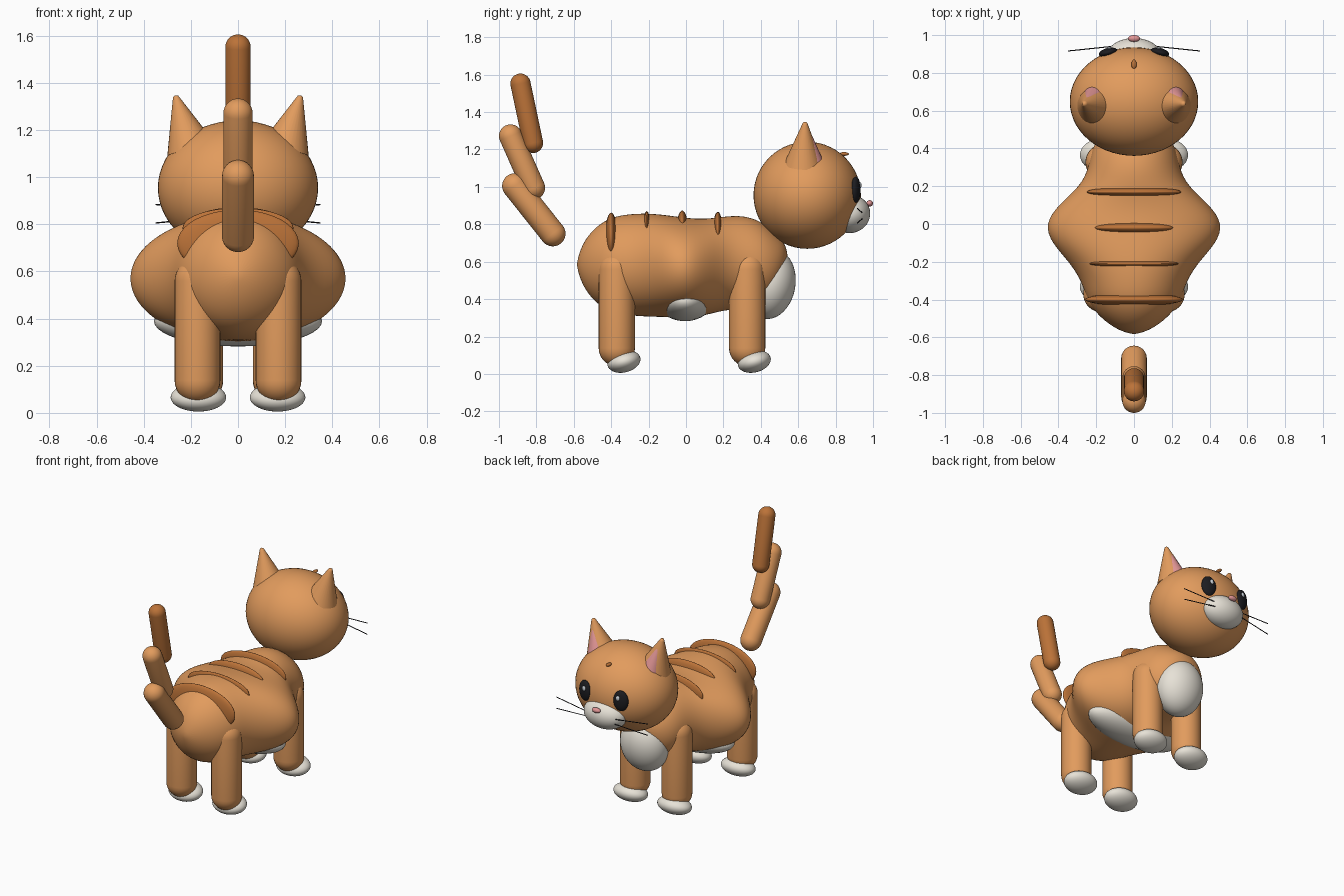
import bpy, bmesh, math
from mathutils import Vector, Matrix

old = bpy.data.objects.get("Cube")
if old:
    bpy.data.objects.remove(old, do_unlink=True)


def material(name, rgb):
    m = bpy.data.materials.new(name)
    m.use_nodes = True
    m.diffuse_color = (*rgb, 1)
    bsdf = next(n for n in m.node_tree.nodes if n.type == "BSDF_PRINCIPLED")
    bsdf.inputs["Base Color"].default_value = (*rgb, 1)
    bsdf.inputs["Roughness"].default_value = 0.6
    return m


ORANGE = material("orange fur", (0.76, 0.33, 0.11))
STRIPE = material("dark orange fur", (0.50, 0.17, 0.04))
WHITE = material("white fur", (0.80, 0.76, 0.68))
PINK = material("pink skin", (0.75, 0.30, 0.30))
BLACK = material("black", (0.012, 0.012, 0.015))
GLINT = material("eye glint", (0.6, 0.65, 0.7))


def finish(name, bm, mat):
    bmesh.ops.recalc_face_normals(bm, faces=bm.faces)
    for f in bm.faces:
        f.smooth = True
    mesh = bpy.data.meshes.new(name)
    bm.to_mesh(mesh)
    bm.free()
    mesh.materials.append(mat)
    ob = bpy.data.objects.new(name, mesh)
    bpy.context.collection.objects.link(ob)
    return ob


def ellipsoid(name, centre, radii, mat, tilt=0, turn=0, segments=40):
    bm = bmesh.new()
    bmesh.ops.create_uvsphere(bm, u_segments=segments, v_segments=segments // 2, radius=1)
    bm.transform(Matrix.Translation(centre) @ Matrix.Rotation(math.radians(turn), 4, "Z")
                 @ Matrix.Rotation(math.radians(tilt), 4, "X") @ Matrix.Diagonal((*radii, 1)))
    return finish(name, bm, mat)


def revolve(name, a, b, profile, mat, segments=32):
    """Sweep (radius, distance) points around the axis from a to b."""
    a, b = Vector(a), Vector(b)
    bm = bmesh.new()
    verts = [bm.verts.new((r, 0, d)) for r, d in profile]
    edges = [bm.edges.new(p) for p in zip(verts, verts[1:])]
    bmesh.ops.spin(bm, geom=verts + edges, axis=(0, 0, 1), cent=(0, 0, 0),
                   angle=math.tau, steps=segments)
    bmesh.ops.remove_doubles(bm, verts=bm.verts, dist=1e-5)
    spin = Vector((0, 0, 1)).rotation_difference(b - a).to_matrix().to_4x4()
    bm.transform(Matrix.Translation(a) @ spin)
    return finish(name, bm, mat)


def capsule(name, a, b, r, mat, segments=32):
    length = (Vector(b) - Vector(a)).length
    arc = [i * math.pi / 16 for i in range(9)]
    profile = [(r * math.sin(t), -r * math.cos(t)) for t in arc]
    profile += [(r * math.cos(t), length + r * math.sin(t)) for t in arc]
    return revolve(name, a, b, profile, mat, segments)


def cone(name, a, b, r, tip, mat):
    length = (Vector(b) - Vector(a)).length
    profile = [(0, 0), (r, 0), (tip, length - tip), (tip * 0.7, length - tip * 0.3), (0, length)]
    ob = revolve(name, a, b, profile, mat)
    ob.data.set_sharp_from_angle(angle=math.radians(50))
    return ob


# Body: elliptical sections as (y, half width, bottom, top)
sections = [
    (-0.57, 0.06, 0.52, 0.65), (-0.54, 0.12, 0.45, 0.72), (-0.48, 0.195, 0.375, 0.79),
    (-0.40, 0.25, 0.33, 0.84), (-0.30, 0.28, 0.31, 0.857), (-0.20, 0.345, 0.305, 0.86),
    (-0.10, 0.44, 0.302, 0.85), (0.0, 0.475, 0.30, 0.835), (0.10, 0.405, 0.31, 0.828),
    (0.20, 0.285, 0.34, 0.842), (0.30, 0.24, 0.345, 0.85), (0.40, 0.225, 0.35, 0.82),
    (0.48, 0.175, 0.41, 0.75), (0.53, 0.10, 0.52, 0.70)]
bm = bmesh.new()
rings = []
for y, w, low, high in sections:
    mid, half = (low + high) / 2, (high - low) / 2
    rings.append([bm.verts.new((w * math.cos(t), y, mid + half * math.sin(t)))
                  for t in (math.tau * i / 32 for i in range(32))])
for p, q in zip(rings, rings[1:]):
    for i in range(32):
        j = (i + 1) % 32
        bm.faces.new((p[i], p[j], q[j], q[i]))
for ring, y, z in ((rings[0], -0.585, 0.585), (rings[-1], 0.547, 0.62)):
    pole = bm.verts.new((0, y, z))
    for i in range(32):
        bm.faces.new((ring[i], ring[(i + 1) % 32], pole))
body = finish("body", bm, ORANGE)
body.modifiers.new("smooth", "SUBSURF").levels = 2
body.modifiers["smooth"].render_levels = 2

# White chest and belly
ellipsoid("chest_patch", (0, 0.45, 0.48), (0.165, 0.135, 0.188), WHITE, tilt=-10)
ellipsoid("belly_patch", (0, -0.005, 0.39), (0.357, 0.148, 0.108), WHITE)

# Stripes across the back: (y, centre z, radii)
for i, (y, z, radii) in enumerate([
        (-0.40, 0.72, (0.258, 0.034, 0.142)), (-0.21, 0.785, (0.235, 0.02, 0.085)),
        (-0.02, 0.795, (0.21, 0.028, 0.078)), (0.17, 0.762, (0.25, 0.026, 0.105))]):
    ellipsoid(f"back_stripe_{i + 1}", (0, y, z), radii, STRIPE)

# Head and face
ellipsoid("head", (0, 0.648, 0.955), (0.34, 0.287, 0.286), ORANGE, segments=56)
ellipsoid("muzzle", (0, 0.877, 0.855), (0.152, 0.108, 0.102), WHITE, tilt=12)
ellipsoid("nose", (0, 0.982, 0.912), (0.032, 0.018, 0.017), PINK, segments=24)
ellipsoid("forehead_mark", (0, 0.845, 1.176), (0.014, 0.026, 0.01), STRIPE, segments=20)

# Paired parts
for side, s in (("left", 1), ("right", -1)):
    cone(f"{side}_ear", (s * 0.2, 0.628, 1.12), (s * 0.266, 0.637, 1.348), 0.104, 0.016, ORANGE)
    cone(f"{side}_inner_ear", (s * 0.205, 0.668, 1.13), (s * 0.256, 0.649, 1.315),
         0.068, 0.01, PINK)
    ellipsoid(f"{side}_eye", (s * 0.137, 0.908, 0.985), (0.05, 0.024, 0.07), BLACK,
              turn=-s * 14, segments=28)
    ellipsoid(f"{side}_eye_glint", (s * 0.13, 0.93, 1.008), (0.014, 0.008, 0.017), GLINT,
              turn=-s * 14, segments=16)
    for row, z0, z1 in (("upper", 0.862, 0.884), ("lower", 0.83, 0.806)):
        capsule(f"{side}_{row}_whisker", (s * 0.1, 0.942, z0), (s * 0.348, 0.916, z1),
                0.0028, BLACK, 8)
    for end, x, y in (("front", 0.16, 0.327), ("rear", 0.172, -0.37)):
        capsule(f"{end}_{side}_leg", (s * x, y, 0.138), (s * x, y, 0.56), 0.097, ORANGE)
        ellipsoid(f"{end}_{side}_paw", (s * 0.168, y + 0.038, 0.066), (0.118, 0.09, 0.058),
                  WHITE, tilt=14)

# Tail: three overlapping segments
capsule("tail_base", (0, -0.712, 0.75), (0, -0.915, 1.005), 0.068, ORANGE)
capsule("tail_middle", (0, -0.815, 0.995), (0, -0.938, 1.272), 0.062, ORANGE)
capsule("tail_tip", (0, -0.818, 1.235), (0, -0.885, 1.552), 0.054, STRIPE)
